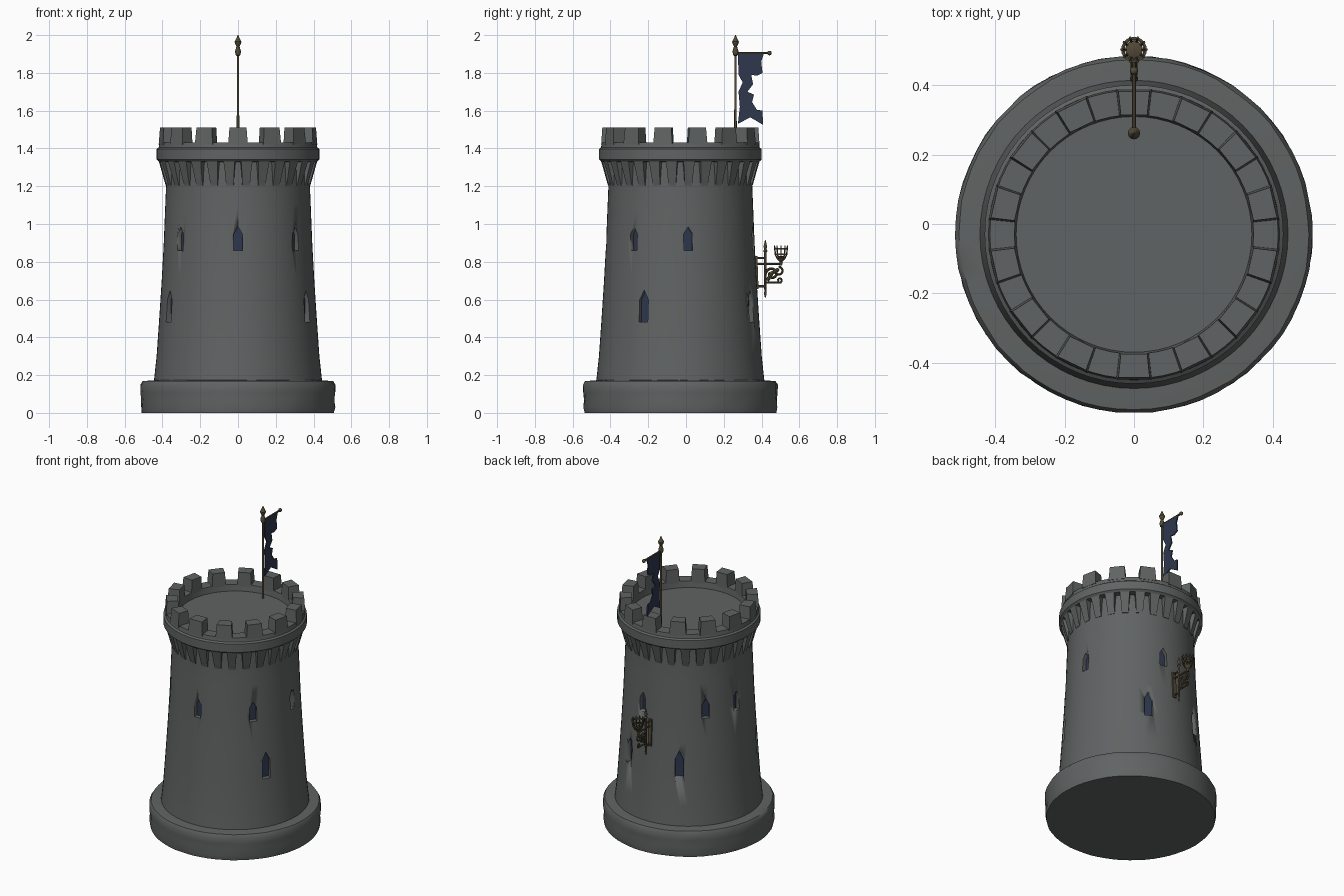
import bpy, bmesh, math, random
from mathutils import Matrix, Vector

if "Cube" in bpy.data.objects:
    bpy.data.objects.remove(bpy.data.objects["Cube"])

random.seed(4)
CY = -0.03  # tower axis lies slightly in front of the origin


def material(name, rgb):
    m = bpy.data.materials.new(name)
    m.diffuse_color = (*rgb, 1)
    m.use_nodes = True
    m.node_tree.nodes["Principled BSDF"].inputs["Base Color"].default_value = m.diffuse_color
    return m


STONE = material("grey stone", (0.118, 0.126, 0.126))
NAVY = material("navy blue", (0.026, 0.038, 0.075))
BRONZE = material("dark bronze", (0.085, 0.068, 0.038))


def finish(name, bm, mat, angle=35):
    bmesh.ops.recalc_face_normals(bm, faces=bm.faces)
    me = bpy.data.meshes.new(name)
    bm.to_mesh(me)
    bm.free()
    me.materials.append(mat)
    ob = bpy.data.objects.new(name, me)
    bpy.context.collection.objects.link(ob)
    bpy.ops.object.select_all(action='DESELECT')
    ob.select_set(True)
    bpy.context.view_layer.objects.active = ob
    bpy.ops.object.shade_smooth_by_angle(angle=math.radians(angle))
    return ob


def lathe(bm, profile, n, origin, wobble=0.0):
    """Closed solid turned about z; both ends are capped."""
    rings = []
    for r, z in profile:
        ring = []
        for i in range(n):
            a = math.tau * i / n
            rr = r + random.uniform(-wobble, wobble)
            ring.append(bm.verts.new((origin[0] + rr * math.cos(a),
                                      origin[1] + rr * math.sin(a), origin[2] + z)))
        rings.append(ring)
    for a, b in zip(rings, rings[1:]):
        for i in range(n):
            j = (i + 1) % n
            bm.faces.new((a[i], a[j], b[j], b[i]))
    bm.faces.new(rings[0][::-1])
    bm.faces.new(rings[-1])


def loft(bm, bottom, top, matrix):
    """Solid between two outlines with equal point counts."""
    a = [bm.verts.new(matrix @ Vector(p)) for p in bottom]
    b = [bm.verts.new(matrix @ Vector(p)) for p in top]
    for i in range(len(a)):
        j = (i + 1) % len(a)
        bm.faces.new((a[i], a[j], b[j], b[i]))
    bm.faces.new(a[::-1])
    bm.faces.new(b)


def tube(bm, points, radius, n=8):
    """Round bar along a path lying in a vertical plane."""
    pts = [Vector(p) for p in points]
    rings = []
    for i, p in enumerate(pts):
        d = (pts[min(i + 1, len(pts) - 1)] - pts[max(i - 1, 0)]).normalized()
        side = d.orthogonal().normalized() if abs(d.x) > 0.9 else \
            (Vector((1, 0, 0)) - d * d.x).normalized()
        up = d.cross(side)
        rings.append([bm.verts.new(p + radius * (side * math.cos(math.tau * k / n)
                                                 + up * math.sin(math.tau * k / n)))
                      for k in range(n)])
    for a, b in zip(rings, rings[1:]):
        for k in range(n):
            m = (k + 1) % n
            bm.faces.new((a[k], a[m], b[m], b[k]))
    bm.faces.new(rings[0][::-1])
    bm.faces.new(rings[-1])


def around(degrees):
    """Frame on the tower axis whose +y points out at this angle."""
    return Matrix.Translation((0, CY, 0)) @ Matrix.Rotation(math.radians(degrees - 90), 4, 'Z')


def rect(w, y0, y1, z, w_out=None):
    o = w if w_out is None else w_out
    return [(-w, y0, z), (w, y0, z), (o, y1, z), (-o, y1, z)]


# base plinth, a little uneven
bm = bmesh.new()
lathe(bm, [(.508, 0), (.514, .03), (.511, .07), (.515, .11), (.515, .15), (.505, .168), (.43, .174)],
      64, (0, CY, 0), 0.002)
finish("base_plinth", bm, STONE, 50)

# tapering tower body
body_profile = [(.446, .16), (.431, .3), (.417, .5), (.404, .7), (.393, .9),
                (.385, 1.1), (.38, 1.22), (.383, 1.345)]
bm = bmesh.new()
lathe(bm, body_profile, 64, (0, CY, 0))
body = finish("tower_body", bm, STONE)

# pointed windows: recesses cut in the body, with a blue pane in each
windows = [(a, .86, .125, .023, .391) for a in (-90, -39, 6, 80, 140, 172, 219)]
windows += [(a, .48, .17, .026, .414) for a in (-28, 65, 117, 208)]


def arch(w, z, h, y):
    return [(-w, y, z), (w, y, z), (w, y, z + h * .7), (0, y, z + h), (-w, y, z + h * .7)]


cut, panes = bmesh.new(), bmesh.new()
for a, z, h, w, r in windows:
    loft(cut, arch(w, z, h, r - .03), arch(w, z, h, r + .05), around(a))
    loft(panes, arch(w, z, h, r - .034), arch(w, z, h, r - .026), around(a))
cutter = finish("window_cutter", cut, STONE)
cutter.hide_render = True
finish("window_panes", panes, NAVY)
mod = body.modifiers.new("windows", 'BOOLEAN')
mod.operation = 'DIFFERENCE'
mod.solver = 'EXACT'
mod.object = cutter
bpy.context.view_layer.objects.active = body
bpy.ops.object.modifier_apply(modifier=mod.name)
bpy.data.objects.remove(cutter)

# corbels under the parapet, flaring outwards
bm = bmesh.new()
steps = [(1.205, .383, .020), (1.235, .392, .022), (1.28, .404, .025), (1.34, .421, .031)]
for i in range(28):
    m = around(-90 + (i + .5) * 360 / 28)
    for (z0, r0, w0), (z1, r1, w1) in zip(steps, steps[1:]):
        loft(bm, rect(w0, .36, r0, z0), rect(w1, .36, r1, z1), m)
finish("corbels", bm, STONE)

# parapet ring with the roof floor
bm = bmesh.new()
lathe(bm, [(.36, 1.325), (.418, 1.33), (.431, 1.342), (.431, 1.397), (.42, 1.405), (.416, 1.432),
           (.345, 1.432), (.34, 1.39), (.1, 1.39)], 64, (0, CY, 0))
finish("parapet_and_roof", bm, STONE)

# merlons
bm = bmesh.new()
for i in range(14):
    loft(bm, rect(.043, .342, .419, 1.42, .052), rect(.038, .345, .413, 1.512, .045),
         around(-90 + i * 360 / 14))
finish("merlons", bm, STONE)

# flag pole with finial and crossbar
bm = bmesh.new()
lathe(bm, [(.007, 1.38), (.006, 1.89), (.013, 1.895), (.016, 1.915), (.008, 1.94), (.016, 1.955),
           (.018, 1.965), (.010, 1.98), (.002, 2.0)], 12, (0, .262, 0))
tube(bm, [(0, .26, 1.905), (0, .435, 1.905)], .006)
bmesh.ops.create_uvsphere(bm, u_segments=10, v_segments=6, radius=.012,
                          matrix=Matrix.Translation((0, .442, 1.905)))
finish("flag_pole", bm, BRONZE)

# torn swallow-tailed flag
outline = [(.275, 1.902), (.412, 1.902), (.398, 1.86), (.405, 1.80), (.375, 1.785), (.345, 1.79),
           (.355, 1.74), (.325, 1.70), (.36, 1.685), (.35, 1.645), (.375, 1.605), (.405, 1.60),
           (.408, 1.525), (.34, 1.565), (.275, 1.53), (.285, 1.62), (.278, 1.70), (.30, 1.75),
           (.278, 1.79)]
bm = bmesh.new()
loft(bm, [(-.004, y, z) for y, z in outline], [(.004, y, z) for y, z in outline], Matrix())
finish("torn_flag", bm, NAVY)

# wall bracket: upright with spear tip, wall plate, arms and scrolls
bm = bmesh.new()
lathe(bm, [(.002, .61), (.008, .63), (.005, .645), (.007, .66), (.007, .85), (.012, .857),
           (.006, .868), (.010, .88), (.002, .915)], 10, (0, .42, 0))
loft(bm, rect(.012, .362, .384, .655), rect(.012, .358, .378, .83), Matrix())
for z, y0, y1, r in ((.82, .365, .42, .006), (.67, .365, .42, .006),
                     (.788, .37, .505, .006), (.69, .42, .505, .005)):
    tube(bm, [(0, y0, z), (0, y1, z)], r)


def scroll(cy, cz, r0, r1, start, sweep, thick):
    pts = []
    for i in range(17):
        t = i / 16
        a = math.radians(start + sweep * t)
        r = r0 + (r1 - r0) * t
        pts.append((0, cy + r * math.cos(a), cz + r * math.sin(a)))
    tube(bm, pts, thick)


scroll(.455, .735, .034, .012, 180, -400, .007)
scroll(.49, .75, .025, .008, 90, -380, .006)
scroll(.495, .703, .014, .006, 270, 330, .005)
tube(bm, [(0, .43, .70), (0, .455, .74), (0, .49, .76)], .010)
finish("wall_bracket", bm, BRONZE)

# fire basket on the end of the bracket
bm = bmesh.new()
bc = Vector((0, .503, 0))
lathe(bm, [(.006, .78), (.008, .80), (.020, .812), (.026, .825), (.010, .83)], 12, bc)
for i in range(10):
    a = math.tau * i / 10
    d = Vector((math.cos(a), math.sin(a), 0))
    tube(bm, [bc + d * r + Vector((0, 0, z)) for r, z in
              ((.020, .815), (.030, .835), (.034, .86), (.036, .885))], .004, 6)
for r, z in ((.031, .84), (.034, .868)):
    lathe(bm, [(r - .004, z - .004), (r + .003, z - .004), (r + .003, z + .004), (r - .004, z + .004)],
          20, bc)
    caps = [f for f in bm.faces if len(f.verts) == 20]
    bmesh.ops.bridge_loops(bm, edges=[e for f in caps for e in f.edges])
    bmesh.ops.delete(bm, geom=caps, context='FACES_ONLY')
finish("fire_basket", bm, BRONZE)
